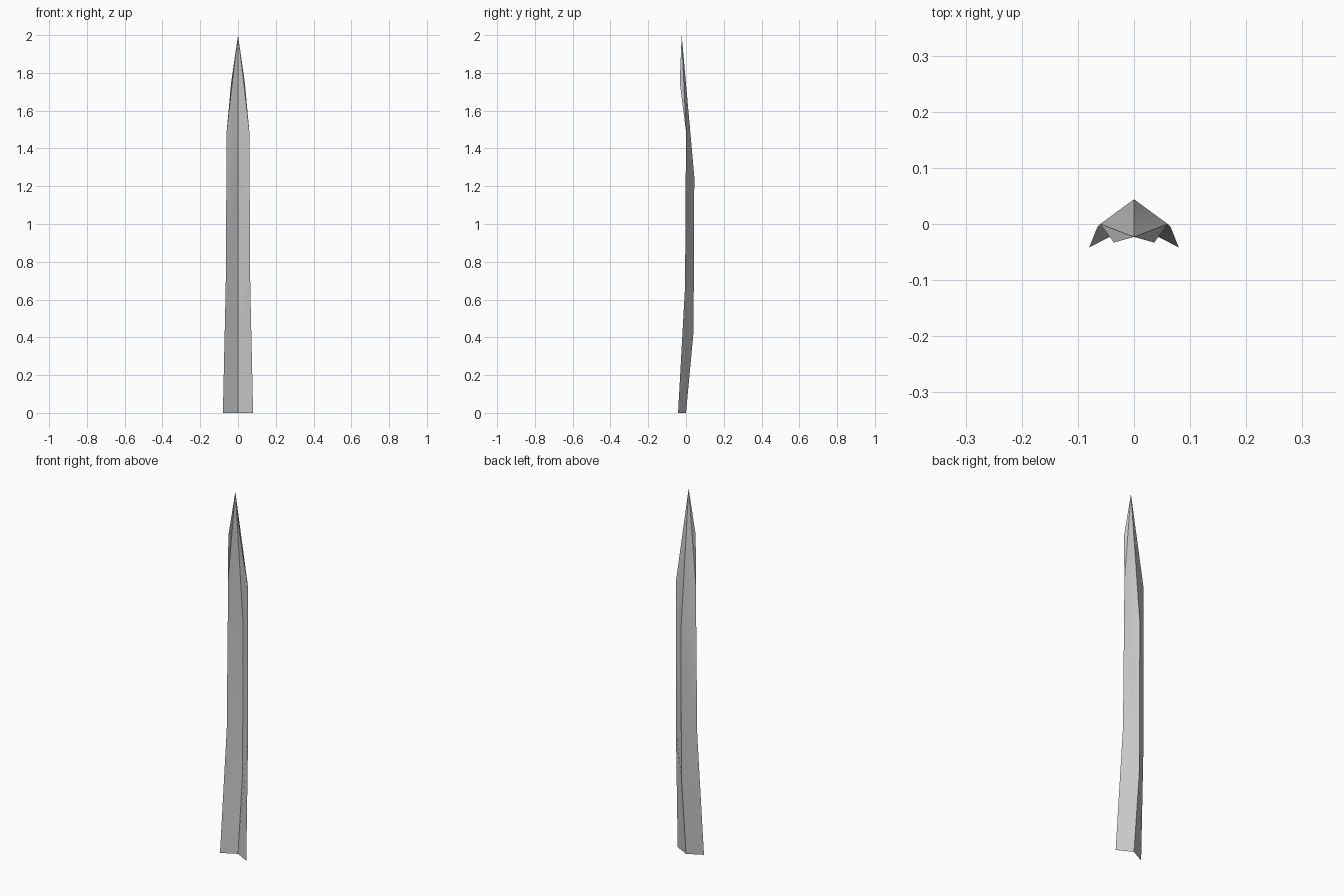
import bpy, bmesh, math

if "Cube" in bpy.data.objects:
    bpy.data.objects.remove(bpy.data.objects["Cube"])

# Centre fold (y, z) and outer edge (x, y, z), bottom to top
fold = [(0.0, 0.0), (0.04, 0.43), (0.044, 1.25)]
edge = [(0.08, -0.042, 0.0), (0.065, -0.005, 0.67), (0.06, 0.0, 1.49), (0.036, -0.033, 1.75)]
tip_co = (0, -0.023, 2.0)

bm = bmesh.new()
centre = [bm.verts.new((0, y, z)) for y, z in fold]
tip = bm.verts.new(tip_co)

# Two mirrored halves of the folded blade
for s in (1, -1):
    side = [bm.verts.new((s * x, y, z)) for x, y, z in edge]
    faces = [(centre[i], centre[i + 1], side[i + 1], side[i]) for i in range(2)]
    faces += [(centre[2], tip, side[2]), (side[2], tip, side[3])]
    for f in faces:
        bm.faces.new(f if s > 0 else f[::-1])

bm.normal_update()
mesh = bpy.data.meshes.new("grass_blade")
bm.to_mesh(mesh)
bm.free()
blade = bpy.data.objects.new("grass_blade", mesh)
bpy.context.collection.objects.link(blade)

# Soft bends along the blade, sharp centre fold
bpy.context.view_layer.objects.active = blade
blade.select_set(True)
bpy.ops.object.shade_smooth_by_angle(angle=math.radians(30))
